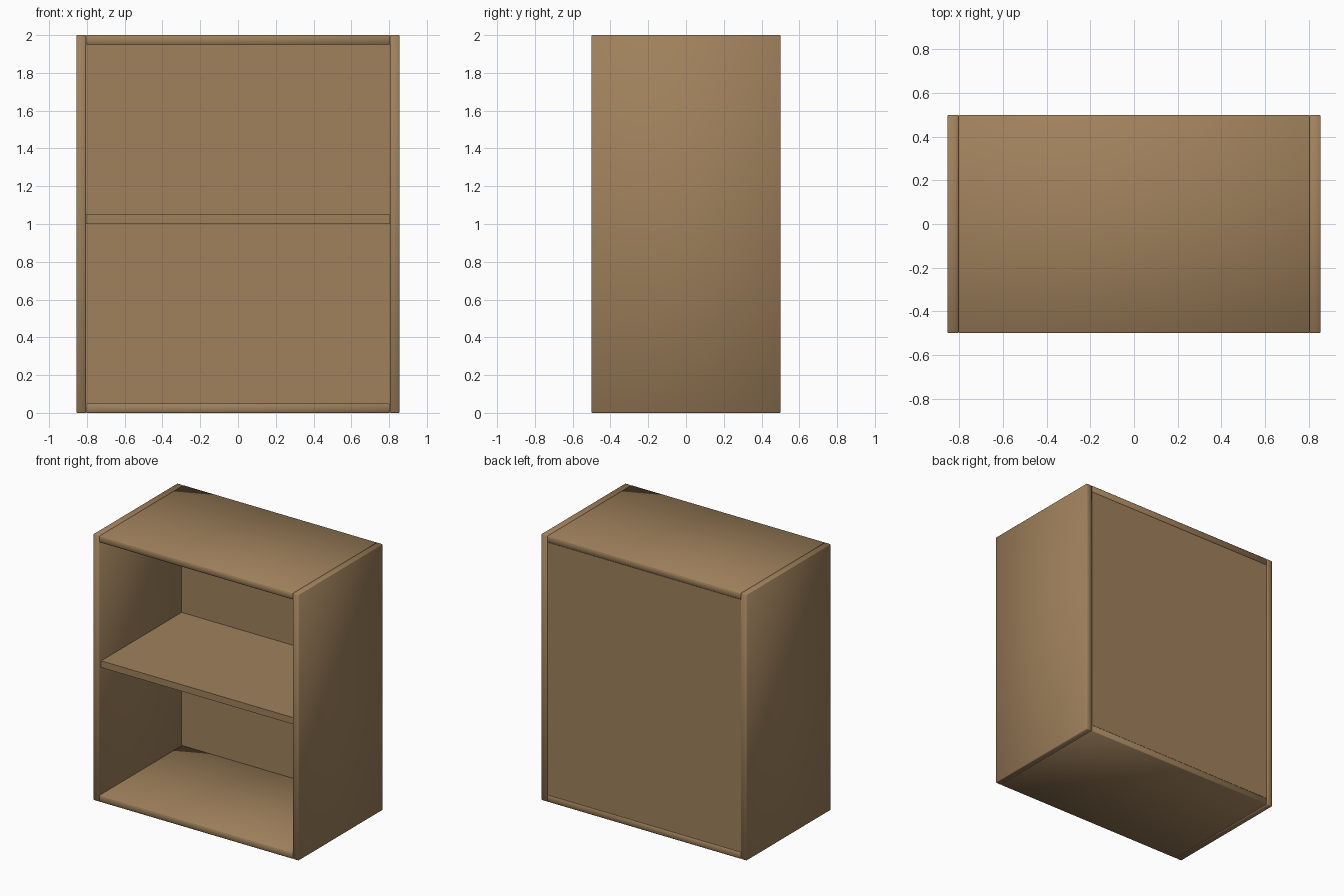
import bpy
import bmesh

cube = bpy.data.objects.get("Cube")
if cube:
    bpy.data.objects.remove(cube, do_unlink=True)

# Single wood colour
wood = bpy.data.materials.new("warm_brown_wood")
wood.use_nodes = True
colour = (0.35, 0.22, 0.107, 1.0)
wood.diffuse_color = colour
wood.node_tree.nodes["Principled BSDF"].inputs["Base Color"].default_value = colour


def board(name, low, high, soft=False):
    """A board between two corners; soft boards get slightly eased edges."""
    mesh = bpy.data.meshes.new(name)
    bm = bmesh.new()
    bmesh.ops.create_cube(bm, size=1)
    for v in bm.verts:
        v.co = [(a + b) / 2 + c * (b - a) for a, b, c in zip(low, high, v.co)]
    if soft:
        for f in bm.faces:
            f.smooth = True
    bm.to_mesh(mesh)
    bm.free()
    mesh.materials.append(wood)
    obj = bpy.data.objects.new(name, mesh)
    bpy.context.collection.objects.link(obj)
    if soft:
        bevel = obj.modifiers.new("eased_edges", 'BEVEL')
        bevel.width = 0.004
        bevel.segments = 1
    return obj


HALF_W, HALF_D, HEIGHT, THICK = 0.855, 0.5, 2.0, 0.05
INNER = HALF_W - THICK

# Side panels
board("left_side", (INNER, -HALF_D, 0), (HALF_W, HALF_D, HEIGHT), True)
board("right_side", (-HALF_W, -HALF_D, 0), (-INNER, HALF_D, HEIGHT), True)

# Top and bottom panels, fitted between the sides
for name, z in (("bottom_panel", 0), ("top_panel", HEIGHT - THICK)):
    board(name, (-INNER, -HALF_D, z), (INNER, HALF_D, z + THICK), True)

# Thin back panel inside the frame
board("back_panel", (-INNER, 0.48, THICK), (INNER, 0.497, HEIGHT - THICK))

# Middle shelf, set back slightly from the front
board("middle_shelf", (-INNER, -0.475, 1.0), (INNER, 0.48, 1.0 + THICK))
